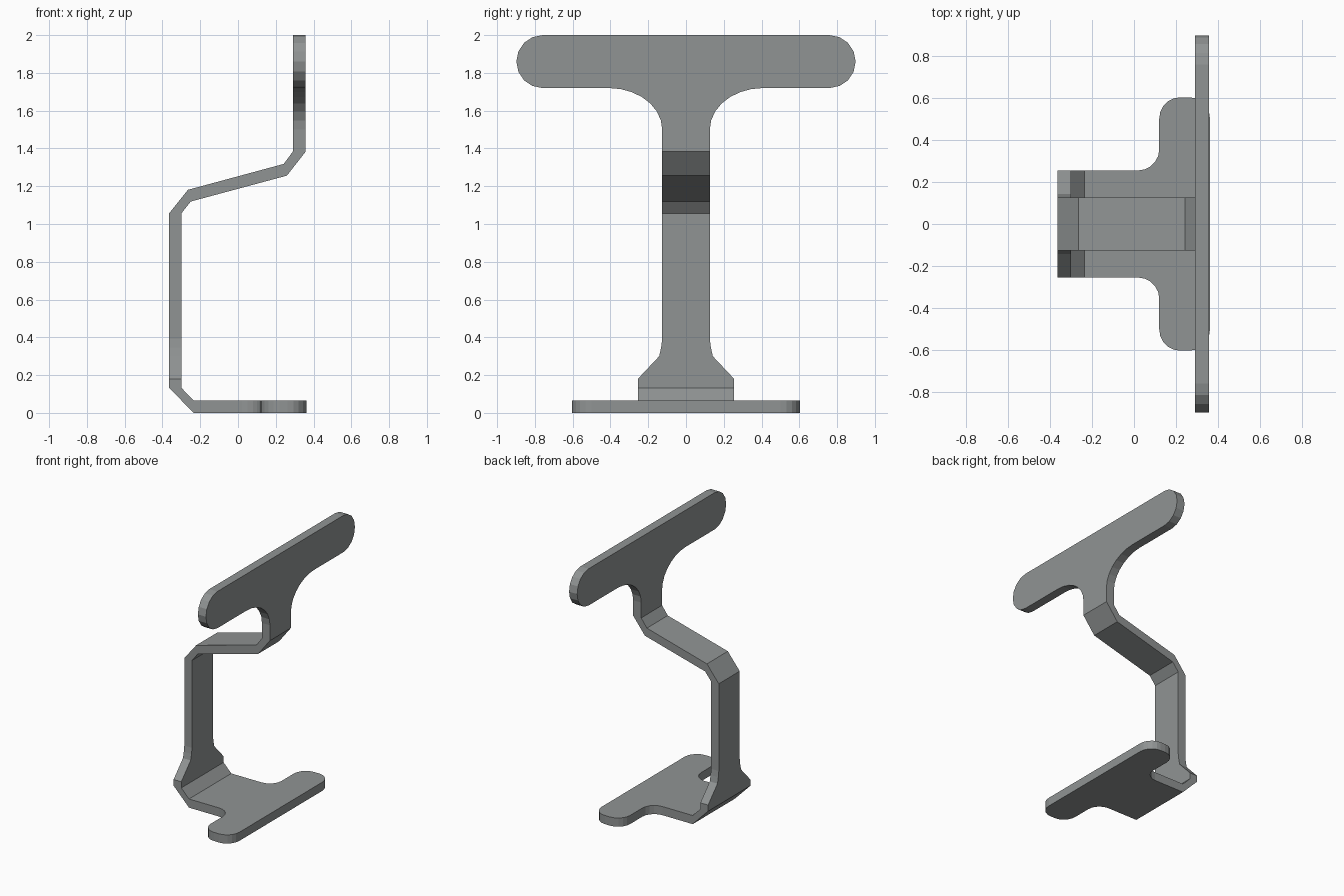
import bpy, bmesh
from math import sin, cos, pi

if "Cube" in bpy.data.objects:
    bpy.data.objects.remove(bpy.data.objects["Cube"])


def arc(cu, cw, ru, rw, a0, a1, n=5):
    """Elliptic arc as (position along strip, half width) pairs."""
    return [(cu + ru * cos(a0 + (a1 - a0) * i / n),
             cw + rw * sin(a0 + (a1 - a0) * i / n)) for i in range(n + 1)]


# Bent strip: (outer, inner) points in x,z at every bend line
stations = [((0.362, 0.0), (0.362, 0.066)),
            ((-0.235, 0.0), (-0.235, 0.066)),
            ((-0.365, 0.133), (-0.30, 0.133)),
            ((-0.365, 1.056), (-0.30, 1.056)),
            ((-0.265, 1.181), (-0.25, 1.119)),
            ((0.242, 1.318), (0.259, 1.256)),
            ((0.29, 1.383), (0.358, 1.383)),
            ((0.29, 2.0), (0.358, 2.0))]

# Half outlines: foot along x, post and head along z
foot = (arc(0.262, 0.5, 0.10, 0.103, 0, pi / 2) + arc(0.22, 0.5, 0.10, 0.103, pi / 2, pi)
        + arc(0.02, 0.355, 0.10, 0.10, 0, -pi / 2) + [(-0.235, 0.255)])
post = [(0.133, 0.255), (0.18, 0.255), (0.30, 0.142), (0.345, 0.132),
        (0.39, 0.126), (1.056, 0.126)]
head = ([(1.383, 0.126)] + arc(1.50, 0.41, 0.22, 0.284, -pi / 2, 0, 7)
        + arc(1.86, 0.76, 0.14, 0.138, pi, 0, 8))
bend_widths = {1: 0.255, 3: 0.126, 4: 0.126, 5: 0.126}
shaped = {0: (foot, 0), 2: (post, 1), 6: (head, 1)}

bm = bmesh.new()


def panel(i):
    """One flat plate between two bend lines, with top, bottom and rim faces."""
    (a0, b0), (a1, b1) = stations[i], stations[i + 1]
    if i in shaped:
        outline, axis = shaped[i]
        lo, hi = a0[axis], a1[axis]
        half = [((u - lo) / (hi - lo), w) for u, w in outline]
    else:
        half = [(0, bend_widths[i]), (1, bend_widths[i])]

    def row(p, q, side):
        return [bm.verts.new((p[0] + (q[0] - p[0]) * t, side * w,
                              p[1] + (q[1] - p[1]) * t)) for t, w in half]

    outer = [row(a0, a1, s) for s in (1, -1)]
    inner = [row(b0, b1, s) for s in (1, -1)]
    for pair in (outer, inner):
        bm.faces.new(pair[0] + pair[1][::-1])
    for o, n in zip(outer, inner):
        for k in range(len(half) - 1):
            bm.faces.new((o[k], o[k + 1], n[k + 1], n[k]))
    # Close the two free ends of the strip
    for end, k in ((0, 0), (len(stations) - 2, -1)):
        if i == end:
            bm.faces.new((outer[0][k], outer[1][k], inner[1][k], inner[0][k]))


for i in range(len(stations) - 1):
    panel(i)
bmesh.ops.remove_doubles(bm, verts=bm.verts, dist=0.0005)
bmesh.ops.recalc_face_normals(bm, faces=bm.faces)

mesh = bpy.data.meshes.new("bent_bracket_stand")
bm.to_mesh(mesh)
bm.free()
stand = bpy.data.objects.new("bent_bracket_stand", mesh)
bpy.context.collection.objects.link(stand)

# Dark grey metal
metal = bpy.data.materials.new("dark_metal")
metal.diffuse_color = (0.28, 0.295, 0.295, 1)
metal.use_nodes = True
metal.node_tree.nodes["Principled BSDF"].inputs["Base Color"].default_value = metal.diffuse_color
mesh.materials.append(metal)
